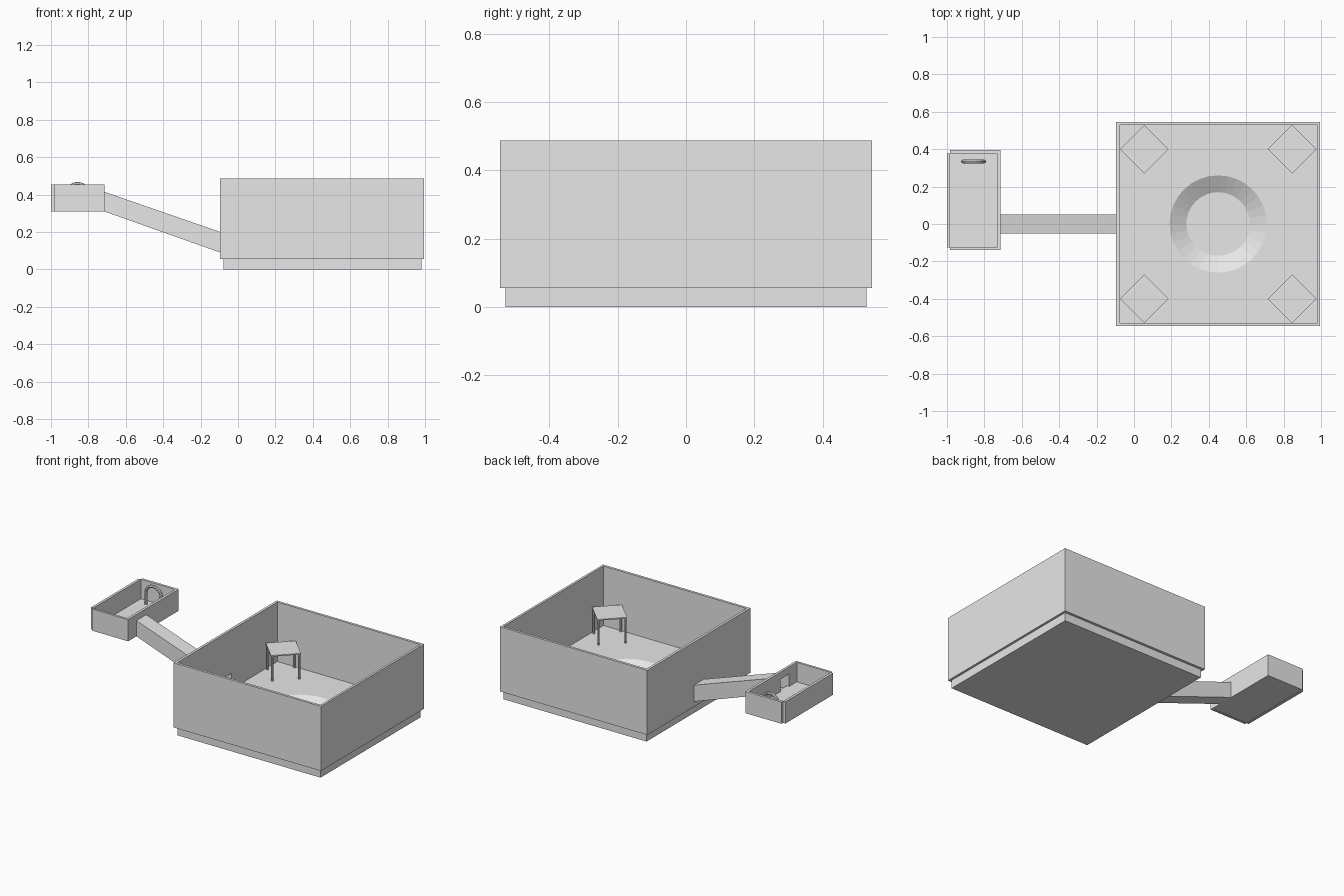
import bpy, bmesh, math
from mathutils import Vector

if "Cube" in bpy.data.objects:
    bpy.data.objects.remove(bpy.data.objects["Cube"])

grey = bpy.data.materials.new("plain_grey")
grey.diffuse_color = (0.8, 0.8, 0.8, 1)
grey.use_nodes = True
grey.node_tree.nodes["Principled BSDF"].inputs["Base Color"].default_value = grey.diffuse_color


def finish(name, bm):
    bmesh.ops.recalc_face_normals(bm, faces=bm.faces[:])
    me = bpy.data.meshes.new(name)
    bm.to_mesh(me)
    bm.free()
    me.materials.append(grey)
    ob = bpy.data.objects.new(name, me)
    bpy.context.collection.objects.link(ob)
    return ob


def prism(name, profile, y0, y1):
    """Extrude an xz profile from y0 to y1."""
    bm = bmesh.new()
    f = bm.faces.new([bm.verts.new((x, y0, z)) for x, z in profile])
    ext = bmesh.ops.extrude_face_region(bm, geom=[f])["geom"]
    bmesh.ops.translate(bm, vec=(0, y1 - y0, 0),
                        verts=[v for v in ext if isinstance(v, bmesh.types.BMVert)])
    return finish(name, bm)


def box(name, x0, x1, y0, y1, z0, z1):
    return prism(name, [(x0, z0), (x1, z0), (x1, z1), (x0, z1)], y0, y1)


def cone(name, r0, r1, x, y, z0, z1, n, turn=0.0):
    bm = bmesh.new()
    bmesh.ops.create_cone(bm, cap_ends=True, segments=n, radius1=r0, radius2=r1, depth=z1 - z0)
    for v in bm.verts:
        a = math.cos(turn) * v.co.x - math.sin(turn) * v.co.y
        b = math.sin(turn) * v.co.x + math.cos(turn) * v.co.y
        v.co = (a + x, b + y, v.co.z + (z0 + z1) / 2)
    return finish(name, bm)


def cut(ob, cutter):
    cutter.hide_render = True
    m = ob.modifiers.new("cut", "BOOLEAN")
    m.operation, m.solver, m.object = "DIFFERENCE", "EXACT", cutter
    bpy.context.view_layer.objects.active = ob
    bpy.ops.object.modifier_apply(modifier=m.name)
    bpy.data.objects.remove(cutter)


FLOOR = 0.09

# Main room: floor slab with a shallow round pit
slab = box("main_floor", -0.078, 0.98, -0.528, 0.528, 0, FLOOR)
t = 0.01 / 0.05
cut(slab, cone("pit_cutter", 0.17, 0.26 + 0.09 * t, 0.45, 0, FLOOR - 0.05, FLOOR + 0.01, 32))

# Main walls with the ramp doorway
walls = box("main_walls", -0.095, 0.995, -0.545, 0.545, 0.055, 0.487)
cut(walls, box("room_cutter", -0.078, 0.98, -0.528, 0.528, 0, 0.6))
cut(walls, box("door_cutter", -0.12, -0.05, -0.045, 0.045, FLOOR, 0.195))

# Four canopies, one in each corner
for cx in (0.055, 0.845):
    for cy in (-0.4, 0.4):
        cone("canopy_roof", 0.13, 0.13, cx, cy, 0.256, 0.264, 4)
        for k in range(4):
            a = k * math.pi / 2
            cone("canopy_post", 0.007, 0.007, cx + 0.117 * math.cos(a),
                 cy + 0.117 * math.sin(a), FLOOR, 0.257, 8)

# Sloping covered passage
XA, XB, T = -0.716, -0.095, 0.006
LO, HI = (0.31, 0.09), (0.415, 0.2)


def slope(a, b):
    return [(XA, a[0]), (XB, a[1]), (XB, b[1]), (XA, b[0])]


up = lambda p, d: (p[0] + d, p[1] + d)
prism("passage_floor", slope(LO, up(LO, T)), -0.052, 0.052)
prism("passage_roof", slope(up(HI, -T), HI), -0.052, 0.052)
for s in (-1, 1):
    ys = sorted((s * 0.046, s * 0.052))
    prism("passage_side", slope(up(LO, T), up(HI, -T)), *ys)

# Small room: floor, four separate walls, doorway on the passage side
box("small_floor", -0.985, -0.732, -0.125, 0.378, 0.312, 0.325)
box("small_left_wall", -1.0, -0.983, -0.125, 0.378, 0.31, 0.455)
box("small_front_wall", -0.983, -0.715, -0.14, -0.125, 0.31, 0.455)
box("small_back_wall", -0.983, -0.715, 0.378, 0.395, 0.31, 0.455)
right = box("small_right_wall", -0.732, -0.715, -0.125, 0.378, 0.31, 0.455)
cut(right, box("small_door_cutter", -0.75, -0.7, -0.045, 0.045, 0.325, 0.408))

# Round-topped arch in the small room
R, AX, AY, AZ = 0.057, -0.858, 0.334, 0.40
path = [(AX - R, 0.32)]
path += [(AX - R * math.cos(i * math.pi / 16), AZ + R * math.sin(i * math.pi / 16)) for i in range(17)]
path += [(AX + R, 0.32)]
bm = bmesh.new()
rings = []
for i, (x, z) in enumerate(path):
    k = min(max(i - 1, 0), 16) * math.pi / 16
    out = Vector((-math.cos(k), 0, math.sin(k)))
    rings.append([bm.verts.new(Vector((x, AY, z)) + 0.01 * (
        out * math.cos(j * math.pi / 4) + Vector((0, 1, 0)) * math.sin(j * math.pi / 4)))
        for j in range(8)])
for a, b in zip(rings, rings[1:]):
    for j in range(8):
        bm.faces.new((a[j], a[(j + 1) % 8], b[(j + 1) % 8], b[j]))
bm.faces.new(rings[0])
bm.faces.new(rings[-1])
finish("small_arch", bm)
